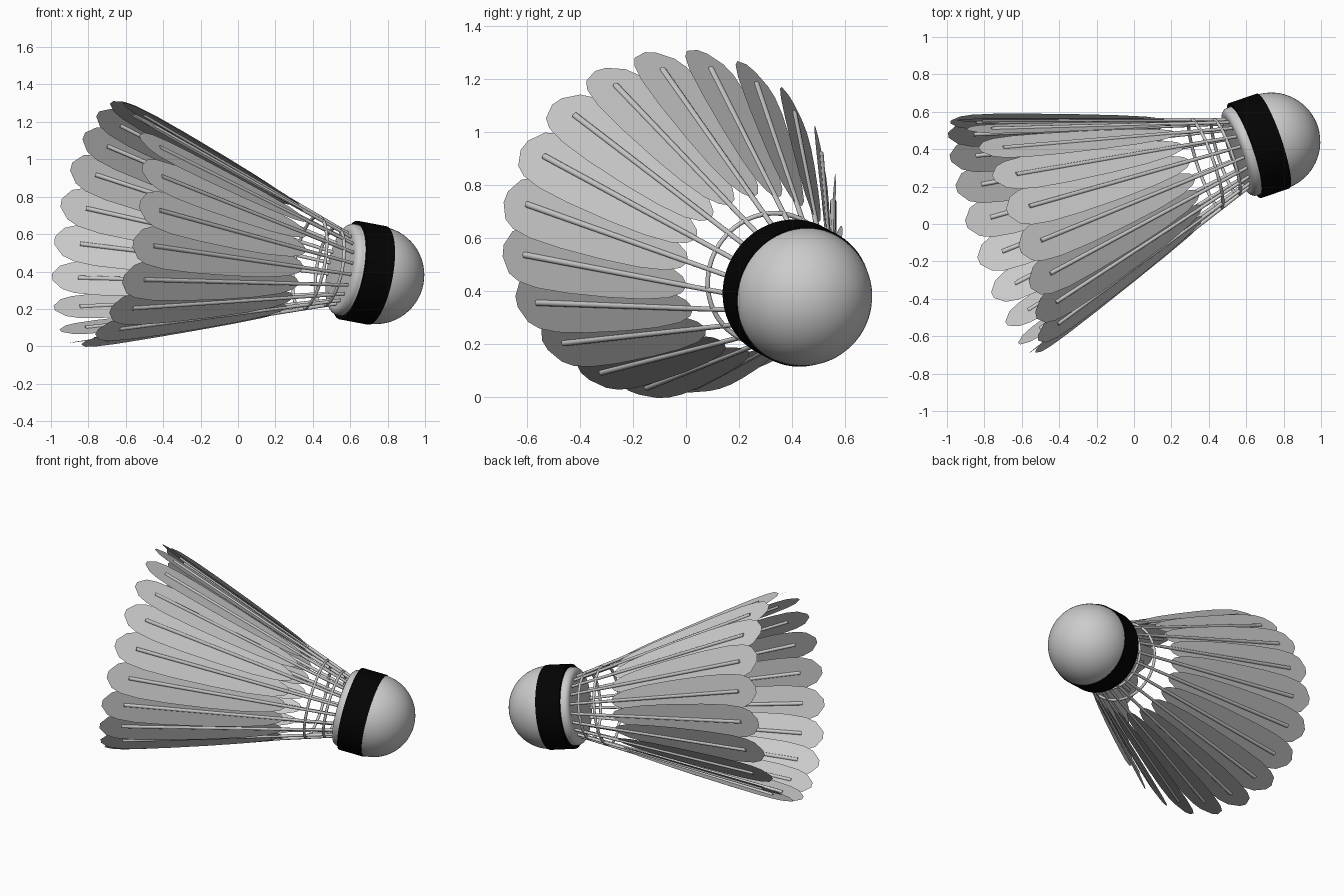
import bpy, bmesh, math
from mathutils import Vector, Matrix

if "Cube" in bpy.data.objects:
    bpy.data.objects.remove(bpy.data.objects["Cube"])

# Frame of the shuttle: local +z points back from the cork towards the feather rim
C = Vector((0.733, 0.44, 0.381))
back = Vector((-0.931, -0.318, 0.175)).normalized()
up = (Vector((0, 0, 1)) - back * back.z).normalized()
side = up.cross(back)
BASE = Matrix((side, up, back)).transposed().to_4x4()
BASE.translation = C

COUNT = 20
SLOPE = 0.335


def cone_r(s):
    return 0.19 + SLOPE * (s - 0.19)


def add(name, bm, mat=None, smooth=True, world=BASE):
    bmesh.ops.recalc_face_normals(bm, faces=bm.faces)
    me = bpy.data.meshes.new(name)
    bm.to_mesh(me)
    bm.free()
    ob = bpy.data.objects.new(name, me)
    bpy.context.collection.objects.link(ob)
    ob.matrix_world = world
    if mat:
        me.materials.append(mat)
    if smooth:
        bpy.ops.object.select_all(action='DESELECT')
        ob.select_set(True)
        bpy.context.view_layer.objects.active = ob
        bpy.ops.object.shade_smooth_by_angle(angle=math.radians(50))
    return ob


def lathe(name, profile, mat=None, steps=64, closed=False):
    bm = bmesh.new()
    vs = [bm.verts.new((r, 0, s)) for r, s in profile]
    es = [bm.edges.new(p) for p in zip(vs, vs[1:])]
    if closed:
        es.append(bm.edges.new((vs[-1], vs[0])))
    bmesh.ops.spin(bm, geom=vs + es, cent=(0, 0, 0), axis=(0, 0, 1),
                   angle=2 * math.pi, steps=steps)
    bmesh.ops.remove_doubles(bm, verts=bm.verts, dist=1e-4)
    return add(name, bm, mat)


# Cork: hemisphere nose, short cylinder, rounded rear lip
R = 0.263
nose = [(R * math.sin(a), -R * math.cos(a)) for a in
        [i * math.pi / 32 for i in range(17)]]
lip = [(0.213 + 0.035 * math.cos(a), 0.165 + 0.035 * math.sin(a)) for a in
       [i * math.pi / 12 for i in range(7)]]
lathe("cork", nose + [(R, 0.13), (0.248, 0.145)] + lip + [(0, 0.2)])

# Black band around the cork
black = bpy.data.materials.new("black")
black.diffuse_color = (0.001, 0.001, 0.001, 1)
black.use_nodes = True
black.node_tree.nodes["Principled BSDF"].inputs["Base Color"].default_value = black.diffuse_color
lathe("band", [(0.255, -0.01), (0.268, -0.01), (0.268, 0.15), (0.245, 0.15)],
      black, closed=True)

# Two thread rings tying the quills
for i, s in enumerate((0.26, 0.375)):
    t = 0.009
    circle = [(cone_r(s) + t * math.cos(a), s + t * math.sin(a)) for a in
              [k * math.pi / 4 for k in range(8)]]
    lathe(f"thread_ring_{i + 1}", circle, closed=True)


# Quill: slim tapered rod following the cone
def quill():
    bm = bmesh.new()
    a = Vector((cone_r(0.17), 0, 0.17))
    b = Vector((cone_r(1.465), 0, 1.465))
    m = Matrix.Translation((a + b) / 2) @ (b - a).to_track_quat('Z', 'Y').to_matrix().to_4x4()
    bmesh.ops.create_cone(bm, cap_ends=True, segments=12, radius1=0.009,
                          radius2=0.012, depth=(b - a).length, matrix=m)
    return bm


# Vane: thin leaf-shaped sheet, twisted so that neighbours overlap
OUTLINE = [(0.51, 0.012), (0.53, 0.032), (0.60, 0.058), (0.75, 0.082),
           (0.95, 0.100), (1.20, 0.114), (1.38, 0.116), (1.49, 0.104),
           (1.55, 0.080), (1.595, 0.022)]
TWIST = math.radians(-11)


def vane():
    bm = bmesh.new()
    rows = []
    for s, w in OUTLINE:
        rows.append([bm.verts.new((cone_r(s) + k * w * math.sin(TWIST),
                                   k * w * math.cos(TWIST), s))
                     for k in (-1, 0, 1)])
    for p, q in zip(rows, rows[1:]):
        for k in range(2):
            bm.faces.new((p[k], p[k + 1], q[k + 1], q[k]))
    return bm


# Ring of feathers sharing the two meshes
first = [add("quill_1", quill()), add("vane_1", vane(), smooth=False)]
# START: where the first feather sits; the ring repeats every 18 degrees
mirrored = side.y < 0
START = 98.5 if mirrored else 81.5
for i in range(COUNT):
    turn = BASE @ Matrix.Rotation(math.radians(START + 360 / COUNT * i), 4, 'Z')
    for src in first:
        ob = src
        if i:
            ob = src.copy()
            ob.name = src.name.replace("_1", f"_{i + 1}")
            bpy.context.collection.objects.link(ob)
        ob.matrix_world = turn
